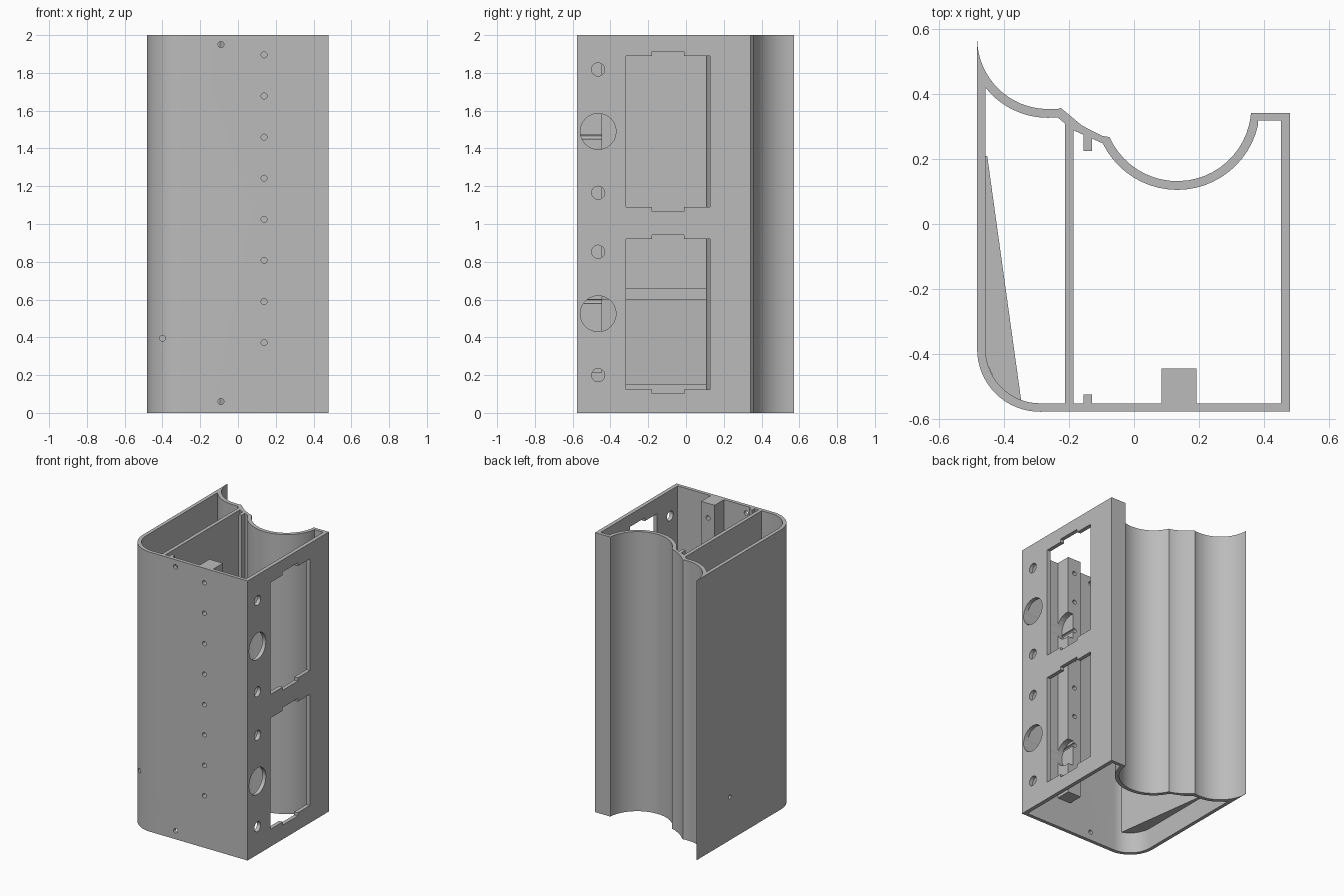
import bpy, bmesh, math
from mathutils import Vector

cube = bpy.data.objects.get("Cube")
if cube:
    bpy.data.objects.remove(cube, do_unlink=True)

grey = bpy.data.materials.new("light_grey")
grey.use_nodes = True
grey.diffuse_color = (0.5, 0.5, 0.5, 1)
grey.node_tree.nodes["Principled BSDF"].inputs["Base Color"].default_value = (0.5, 0.5, 0.5, 1)


def arc(cx, cy, r, a, b, n=16):
    angles = [math.radians(a + (b - a) * i / n) for i in range(n + 1)]
    return [(cx + r * math.cos(t), cy + r * math.sin(t)) for t in angles]


def add_prism(bm, points, offset):
    """Extrude a planar polygon along an offset vector."""
    face = bm.faces.new([bm.verts.new(p) for p in points])
    top = bmesh.ops.extrude_face_region(bm, geom=[face])["geom"]
    bmesh.ops.translate(bm, vec=offset, verts=[v for v in top if isinstance(v, bmesh.types.BMVert)])


def finish(name, bm):
    bmesh.ops.recalc_face_normals(bm, faces=bm.faces)
    mesh = bpy.data.meshes.new(name)
    bm.to_mesh(mesh)
    bm.free()
    mesh.materials.append(grey)
    ob = bpy.data.objects.new(name, mesh)
    bpy.context.collection.objects.link(ob)
    return ob


def upright(name, outline, z0, z1):
    bm = bmesh.new()
    add_prism(bm, [(x, y, z0) for x, y in outline], Vector((0, 0, z1 - z0)))
    return finish(name, bm)


def box(name, x0, x1, y0, y1, z0, z1):
    return upright(name, [(x0, y0), (x1, y0), (x1, y1), (x0, y1)], z0, z1)


def cut(ob, cutter):
    mod = ob.modifiers.new("cut", "BOOLEAN")
    mod.operation = "DIFFERENCE"
    mod.solver = "EXACT"
    mod.object = cutter
    bpy.ops.object.select_all(action="DESELECT")
    bpy.context.view_layer.objects.active = ob
    ob.select_set(True)
    bpy.ops.object.modifier_apply(modifier=mod.name)


# Hollow shell: outer and inner profiles with two scooped back channels
outer = [(0.48, -0.577), (0.48, 0.342), (0.36, 0.342)]
outer += arc(0.133, 0.36, 0.228, -8, -156, 22)
outer += [(-0.1, 0.272), (-0.16, 0.303), (-0.225, 0.357), (-0.235, 0.354)]
outer += arc(-0.265, 0.572, 0.218, -90, -180)
outer += arc(-0.29, -0.385, 0.193, 180, 270)
inner = [(0.452, -0.552), (0.452, 0.318), (0.382, 0.318)]
inner += arc(0.133, 0.36, 0.255, -13, -154, 22)
inner += [(-0.19, 0.29), (-0.235, 0.328)]
inner += arc(-0.265, 0.572, 0.245, -90, -141.6)
inner += arc(-0.29, -0.385, 0.167, 180, 270)
shell = upright("shell", outer, 0, 2)
hollow = upright("hollow_cutter", inner, -0.1, 2.1)
cut(shell, hollow)

# Inner parts
upright("divider", [(-0.213, -0.56), (-0.187, -0.56), (-0.187, 0.295), (-0.213, 0.316)], 0.655, 2)
block = box("mounting_block", 0.085, 0.192, -0.56, -0.445, 0.215, 2)
box("back_rib", -0.155, -0.13, 0.225, 0.28, 0.655, 2)
box("front_rib", -0.155, -0.13, -0.56, -0.525, 0.655, 2)
wedge = upright("corner_wedge", [(-0.47, 0.21), (-0.452, 0.21), (-0.345, -0.56),
                                 (-0.42, -0.5), (-0.47, -0.39)], 0.15, 0.6)

# Side panel openings: notched windows and round holes
bm = bmesh.new()
for z0, z1 in ((0.125, 0.92), (1.09, 1.89)):
    a, b, c, d, t = -0.317, -0.18, -0.01, 0.127, 0.023
    outline = [(a, z0), (b, z0), (b, z0 - t), (c, z0 - t), (c, z0), (d, z0),
               (d, z1), (c, z1), (c, z1 + t), (b, z1 + t), (b, z1), (a, z1)]
    add_prism(bm, [(0.4, y, z) for y, z in outline], Vector((0.2, 0, 0)))
for middle in (0.525, 1.49):
    for dz, r, x0 in ((0, 0.095, 0.15), (-0.325, 0.035, 0.3), (0.328, 0.035, 0.3)):
        ring = arc(-0.465, middle + dz, r, 0, 345, 23)
        add_prism(bm, [(x0, y, z) for y, z in ring], Vector((0.6 - x0, 0, 0)))
panel_holes = finish("panel_cutter", bm)

# Small screw holes through the front and the plain side
bm = bmesh.new()
spots = [(0.138, 0.372 + 0.2176 * i) for i in range(8)]
spots += [(-0.09, 0.06), (-0.09, 1.95), (-0.4, 0.395)]
for x, z in spots:
    ring = arc(x, z, 0.016, 0, 330, 11)
    add_prism(bm, [(px, -0.62, pz) for px, pz in ring], Vector((0, 0.22, 0)))
ring = arc(0.195, 0.31, 0.014, 0, 330, 11)
add_prism(bm, [(-0.52, y, z) for y, z in ring], Vector((0.09, 0, 0)))
screw_holes = finish("screw_cutter", bm)

for ob in (shell, block):
    cut(ob, panel_holes)
for ob in (shell, block, wedge):
    cut(ob, screw_holes)
for cutter in (hollow, panel_holes, screw_holes):
    bpy.data.objects.remove(cutter, do_unlink=True)

# Smooth the curved walls, keep corners sharp
bpy.ops.object.select_all(action="DESELECT")
bpy.context.view_layer.objects.active = shell
shell.select_set(True)
bpy.ops.object.shade_smooth_by_angle(angle=math.radians(20))
